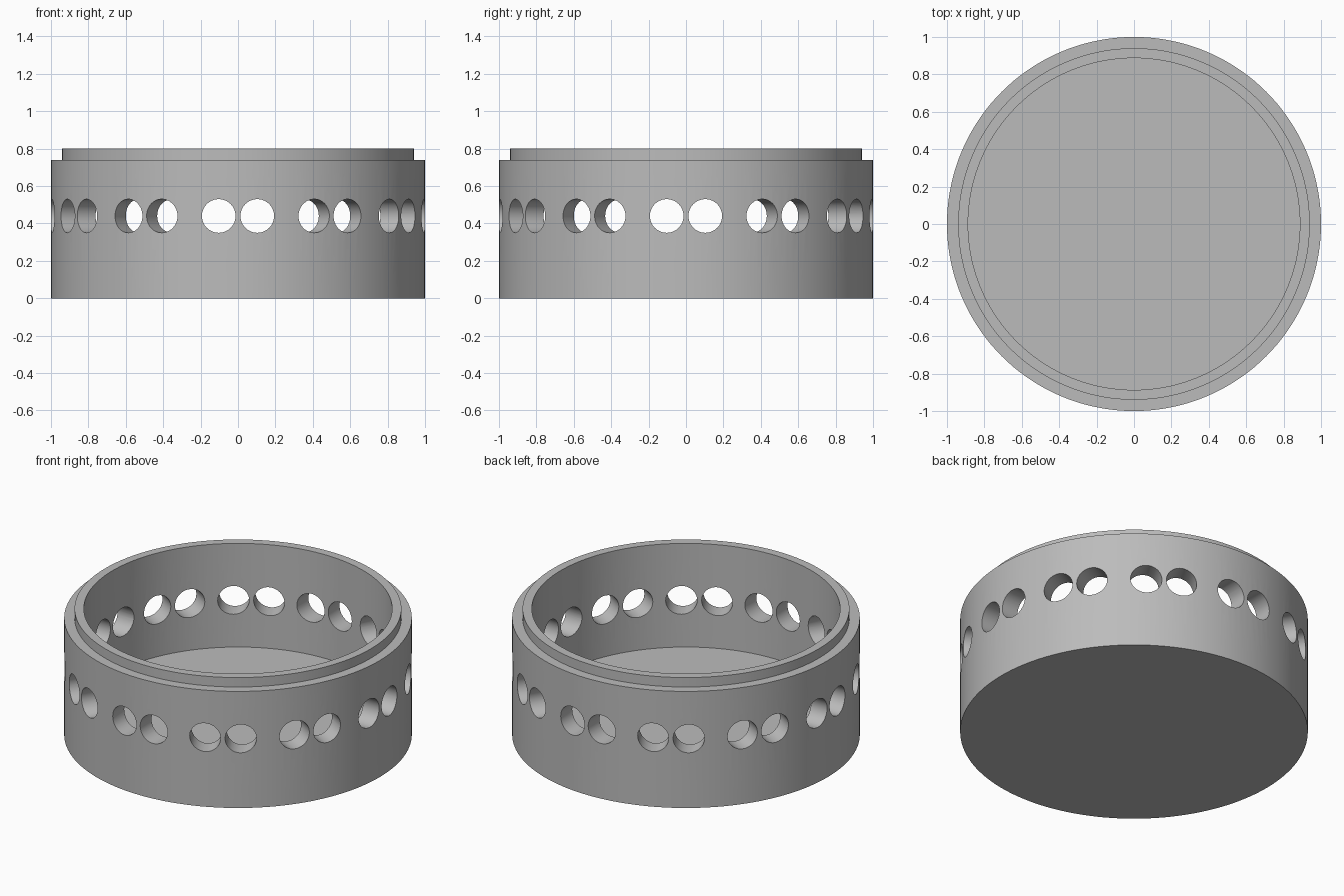
import bpy
import bmesh
import math
from mathutils import Matrix, Vector

if "Cube" in bpy.data.objects:
    bpy.data.objects.remove(bpy.data.objects["Cube"], do_unlink=True)

SEGMENTS = 144
HOLE_RADIUS, HOLE_OFFSET, HOLE_Z = 0.09, 0.103, 0.44
PAIRS = 12

grey = bpy.data.materials.new("plain grey")
grey.use_nodes = True
colour = (0.5, 0.5, 0.5, 1)
grey.diffuse_color = colour
grey.node_tree.nodes["Principled BSDF"].inputs["Base Color"].default_value = colour


def make_object(name, bm):
    bmesh.ops.recalc_face_normals(bm, faces=bm.faces)
    mesh = bpy.data.meshes.new(name)
    bm.to_mesh(mesh)
    bm.free()
    mesh.materials.append(grey)
    obj = bpy.data.objects.new(name, mesh)
    bpy.context.collection.objects.link(obj)
    return obj


# Open container: floor, wall and stepped rim turned from one profile
profile = [(0, 0), (1, 0), (1, 0.74), (0.94, 0.74), (0.94, 0.8),
           (0.887, 0.8), (0.887, 0.142), (0, 0.142)]
bm = bmesh.new()
points = [bm.verts.new((r, 0, z)) for r, z in profile]
edges = [bm.edges.new(pair) for pair in zip(points, points[1:])]
bmesh.ops.spin(bm, geom=points + edges, cent=(0, 0, 0), axis=(0, 0, 1),
               angle=math.tau, steps=SEGMENTS)
bmesh.ops.remove_doubles(bm, verts=bm.verts, dist=0.0001)
container = make_object("container", bm)

# Paired wall holes, drilled parallel within each pair
bm = bmesh.new()
for i in range(PAIRS):
    turn = Matrix.Rotation(math.tau * i / PAIRS, 4, "Z")
    for side in (-1, 1):
        place = Matrix.Translation(Vector((side * HOLE_OFFSET, -0.95, HOLE_Z)))
        lay_down = Matrix.Rotation(math.pi / 2, 4, "X")
        bmesh.ops.create_cone(bm, cap_ends=True, segments=48, depth=0.3,
                              radius1=HOLE_RADIUS, radius2=HOLE_RADIUS,
                              matrix=turn @ place @ lay_down)
cutter = make_object("hole_cutter", bm)
cutter.hide_render = True

drill = container.modifiers.new("Holes", "BOOLEAN")
drill.operation = "DIFFERENCE"
drill.solver = "EXACT"
drill.object = cutter

bpy.ops.object.select_all(action="DESELECT")
container.select_set(True)
bpy.context.view_layer.objects.active = container
bpy.ops.object.modifier_apply(modifier=drill.name)
bpy.data.objects.remove(cutter, do_unlink=True)

# Smooth walls with crisp rims
bpy.ops.object.shade_smooth_by_angle(angle=math.radians(30))
